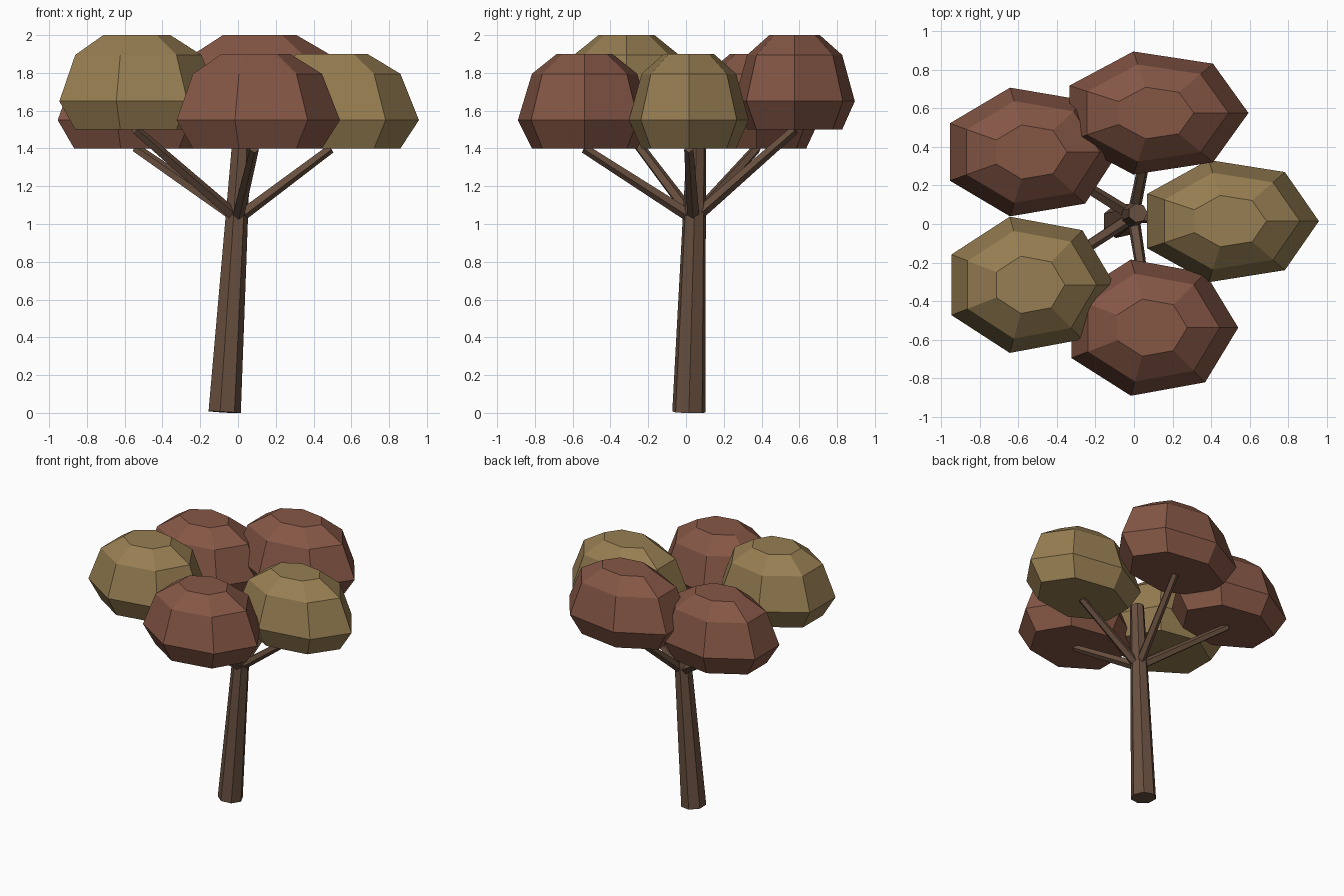
import bpy, bmesh
from math import cos, sin, tau
from mathutils import Vector

if "Cube" in bpy.data.objects:
    bpy.data.objects.remove(bpy.data.objects["Cube"])


def material(name, rgb):
    m = bpy.data.materials.new(name)
    m.diffuse_color = (*rgb, 1)
    m.use_nodes = True
    m.node_tree.nodes["Principled BSDF"].inputs["Base Color"].default_value = m.diffuse_color
    return m


BARK = material("bark", (0.14, 0.08, 0.05))
RUST = material("rust_leaves", (0.235, 0.095, 0.06))
GOLD = material("gold_leaves", (0.31, 0.21, 0.085))


def loft(name, rings, mat):
    """Skin a stack of equal-sided rings and cap both ends."""
    bm = bmesh.new()
    vs = [[bm.verts.new(p) for p in ring] for ring in rings]
    n = len(vs[0])
    for a, b in zip(vs, vs[1:]):
        for i in range(n):
            j = (i + 1) % n
            bm.faces.new((a[i], a[j], b[j], b[i]))
    bm.faces.new(vs[0][::-1])
    bm.faces.new(vs[-1])
    bmesh.ops.recalc_face_normals(bm, faces=bm.faces)
    me = bpy.data.meshes.new(name)
    bm.to_mesh(me)
    bm.free()
    me.materials.append(mat)
    ob = bpy.data.objects.new(name, me)
    bpy.context.collection.objects.link(ob)


def limb(name, start, end, r0, r1, sides):
    """Tapered straight limb, ends square to its axis."""
    start, end = Vector(start), Vector(end)
    d = (end - start).normalized()
    u = Vector((0, 1, 0)).cross(d).normalized()
    v = d.cross(u)
    rings = [[p + (u * cos(tau * i / sides) + v * sin(tau * i / sides)) * r
              for i in range(sides)] for p, r in ((start, r0), (end, r1))]
    loft(name, rings, BARK)


def foliage(name, x, y, z, rx, ry, mat):
    """Flat-bottomed seven-sided leaf clump."""
    profile = [(0.79, 0), (1, 0.15), (0.79, 0.395), (0.42, 0.5)]
    loft(name, [[(x + rx * s * cos(tau * i / 7), y + ry * s * sin(tau * i / 7), z + h)
                 for i in range(7)] for s, h in profile], mat)


# Leaning trunk
limb("trunk", (-0.075, 0.015, 0.004), (0.02, 0.057, 1.5), 0.09, 0.05, 7)

# Leaf clumps, each held by a branch from the fork
clumps = [
    ("front", 0.085, -0.537, 1.4, 0.455, 0.362, RUST),
    ("right", 0.49, 0.015, 1.4, 0.468, 0.325, GOLD),
    ("back", 0.105, 0.575, 1.5, 0.488, 0.327, RUST),
    ("back_left", -0.54, 0.373, 1.4, 0.46, 0.342, RUST),
    ("front_left", -0.545, -0.315, 1.5, 0.445, 0.362, GOLD),
]
for side, x, y, z, rx, ry, mat in clumps:
    foliage(side + "_foliage", x, y, z, rx, ry, mat)
    limb(side + "_branch", (-0.005, 0.04, 1.03), (x, y, z), 0.034, 0.026, 5)
